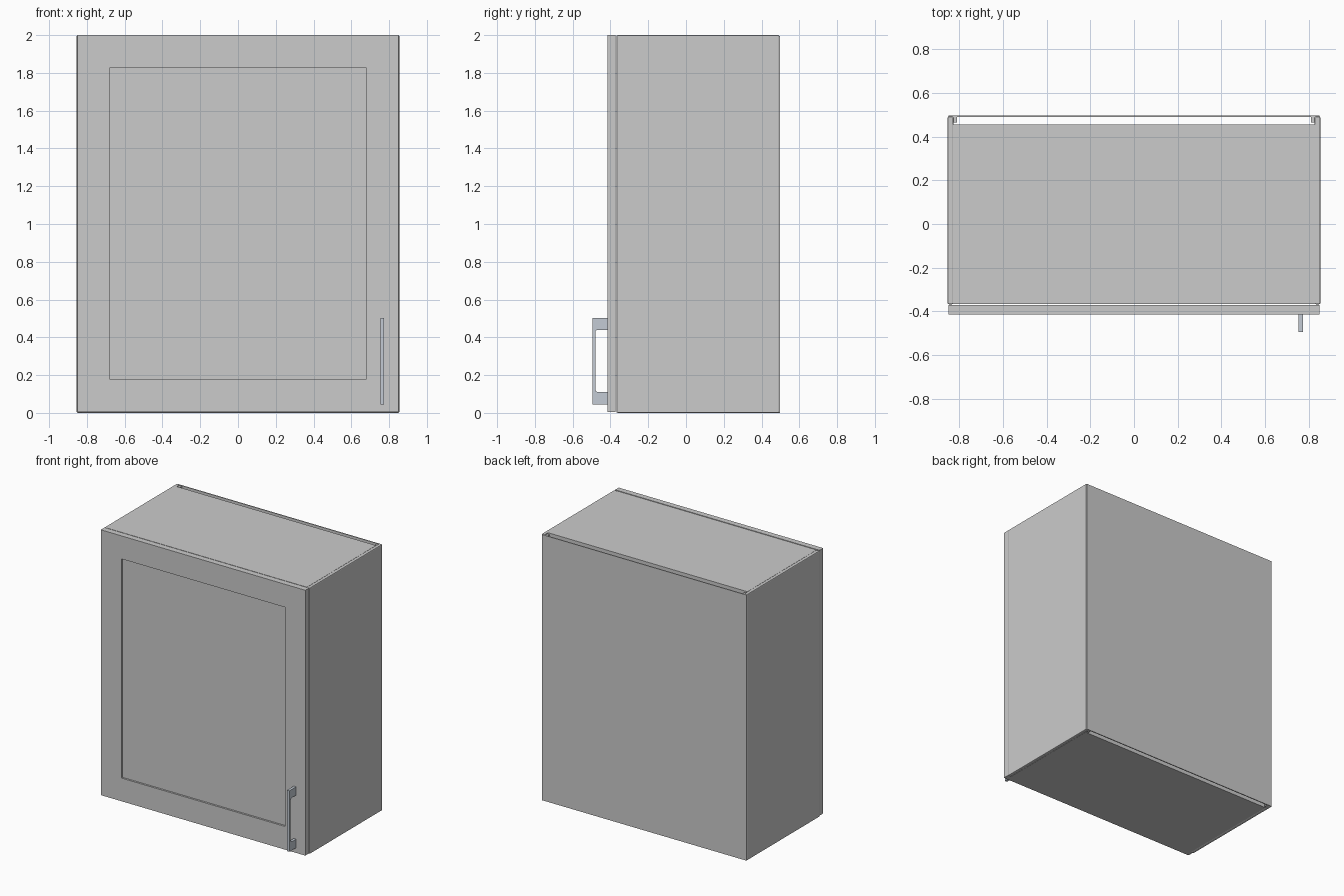
import bpy, bmesh

if "Cube" in bpy.data.objects:
    bpy.data.objects.remove(bpy.data.objects["Cube"])

def finish(name, bm, bevel=0.0, segments=2):
    bmesh.ops.recalc_face_normals(bm, faces=bm.faces)
    me = bpy.data.meshes.new(name)
    bm.to_mesh(me)
    bm.free()
    ob = bpy.data.objects.new(name, me)
    bpy.context.collection.objects.link(ob)
    if bevel:
        m = ob.modifiers.new("edge_round", 'BEVEL')
        m.width, m.segments, m.limit_method = bevel, segments, 'ANGLE'
    return ob

def box(name, x, y, z, bevel=0.0):
    bm = bmesh.new()
    bmesh.ops.create_cube(bm, size=1)
    for v in bm.verts:
        v.co = [r[0] if c < 0 else r[1] for c, r in zip(v.co, (x, y, z))]
    return finish(name, bm, bevel)

Z0, Z1 = 0.004, 2.0

# Side panels and the corner strips that hold the back panel
for s, side in ((-1, "left"), (1, "right")):
    box(side + "_side", sorted((s * 0.828, s * 0.854)), (-0.368, 0.493), (Z0, Z1), 0.006)
    box(side + "_back_strip", sorted((s * 0.81, s * 0.83)), (0.464, 0.492), (Z0, Z1 - 0.004))

# Top and bottom panels stop short of the back, leaving a slot
for name, z in (("top_panel", (Z1 - 0.028, Z1 - 0.001)), ("bottom_panel", (Z0 + 0.001, Z0 + 0.028))):
    box(name, (-0.829, 0.829), (-0.366, 0.455), z)

# Thin back panel
box("back_panel", (-0.85, 0.85), (0.491, 0.498), (Z0, Z1))

# Door slab with a recessed centre panel
bm = bmesh.new()
outer = [(-0.85, 0.006), (0.85, 0.006), (0.85, 2.0), (-0.85, 2.0)]
inner = [(-0.68, 0.18), (0.68, 0.18), (0.68, 1.827), (-0.68, 1.827)]
rings = [[bm.verts.new((x, y, z)) for x, z in pts] for pts, y in
         ((outer, -0.372), (outer, -0.415), (inner, -0.415), (inner, -0.401))]
for a, b in zip(rings, rings[1:]):
    for i in range(4):
        j = (i + 1) % 4
        bm.faces.new((a[i], a[j], b[j], b[i]))
bm.faces.new(rings[0])
bm.faces.new(rings[-1])
finish("door", bm)

# Handle: bracket profile with rounded inner corners, extruded along x
bm = bmesh.new()
profile = [(-0.414, 0.045), (-0.495, 0.045), (-0.495, 0.503), (-0.414, 0.503),
           (-0.414, 0.44), (-0.468, 0.44), (-0.476, 0.436), (-0.48, 0.428),
           (-0.48, 0.122), (-0.476, 0.114), (-0.468, 0.11), (-0.414, 0.11)]
face = bm.faces.new([bm.verts.new((0.754, y, z)) for y, z in profile])
ext = bmesh.ops.extrude_face_region(bm, geom=[face])
bmesh.ops.translate(bm, vec=(0.02, 0, 0),
                    verts=[v for v in ext["geom"] if isinstance(v, bmesh.types.BMVert)])
handle = finish("handle", bm)
mat = bpy.data.materials.new("steel")
mat.diffuse_color = (0.55, 0.6, 0.66, 1)
mat.use_nodes = True
mat.node_tree.nodes["Principled BSDF"].inputs["Base Color"].default_value = mat.diffuse_color
handle.data.materials.append(mat)
# Foot of the model rests on the ground plane
for ob in bpy.context.collection.objects:
    if ob.name not in ("door", "handle"):
        ob.location.z = -0.004
        ob.scale.z = 2.0 / 1.996 if ob.name.endswith("side") else 1.0
    if ob.name == "top_panel":
        ob.location.z = 0.0
